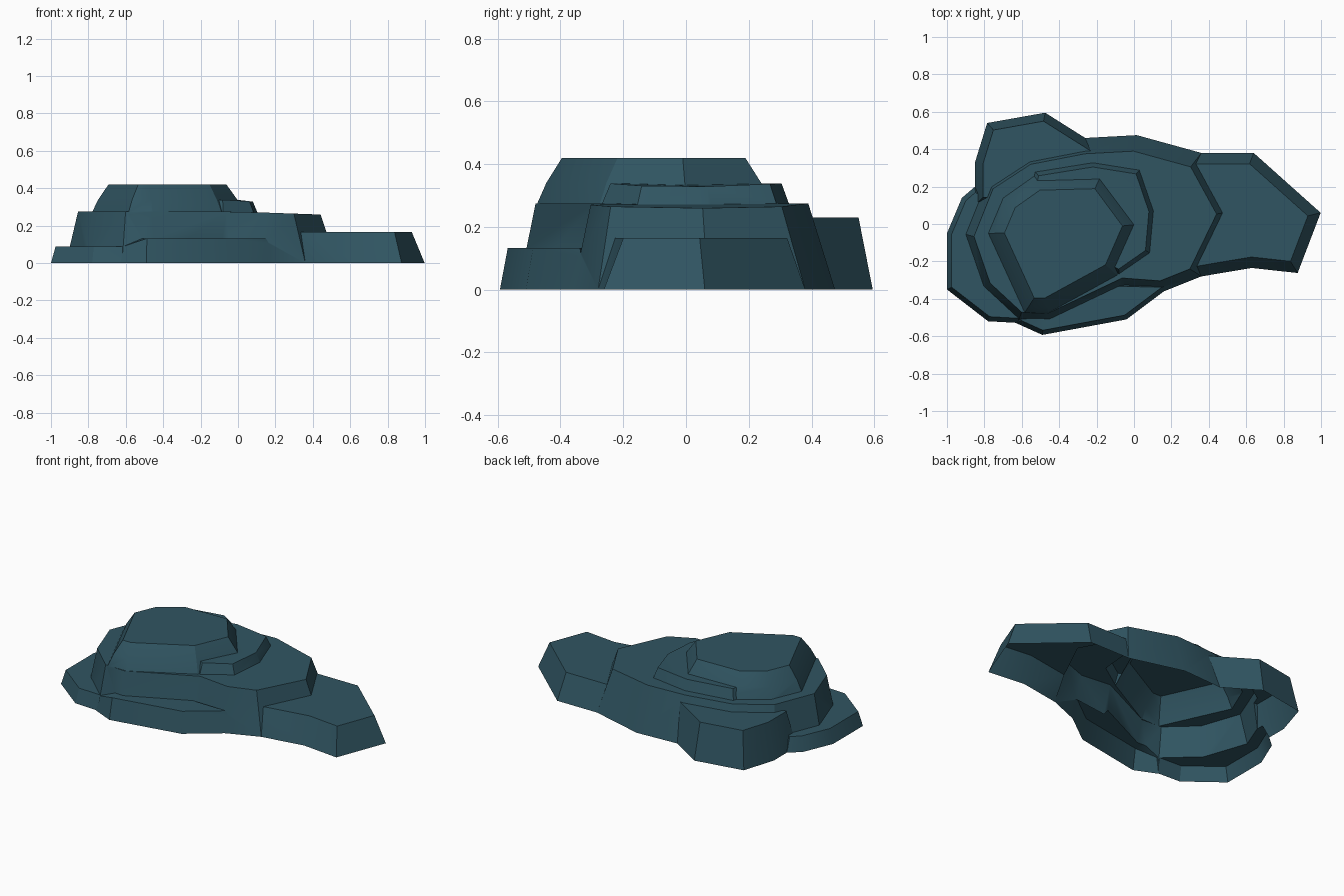
import bpy, bmesh, math
from mathutils import Vector

if "Cube" in bpy.data.objects:
    bpy.data.objects.remove(bpy.data.objects["Cube"])

# One slate-teal rock colour
rock = bpy.data.materials.new("slate_teal_rock")
rock.diffuse_color = (0.030, 0.091, 0.122, 1)
rock.use_nodes = True
rock.node_tree.nodes["Principled BSDF"].inputs["Base Color"].default_value = rock.diffuse_color


def inset(points, d):
    """Move every side of a counter-clockwise outline inward by d."""
    pts, out = [Vector(p) for p in points], []
    for i, p in enumerate(pts):
        a = (p - pts[i - 1]).normalized()
        b = (pts[(i + 1) % len(pts)] - p).normalized()
        na, nb = Vector((-a.y, a.x)), Vector((-b.y, b.x))
        out.append(p + (na + nb) * d / (1 + na.dot(nb)))
    return out


def tier(name, outline, levels, foot, slope=0, dip=0, drift=(0, 0)):
    """Tapered block: levels are (height, inset); slope lowers the top to the right."""
    bm = bmesh.new()
    loops = []
    for k, (z, d) in enumerate([(levels[0][0] - foot, 0)] + levels):
        loop = []
        for i, p in enumerate(inset(outline, d)):
            if k > 1:
                p += Vector(drift)
            drop = slope * max(0, p.x) + (dip if i == 0 else 0) if k > 1 else 0
            loop.append(bm.verts.new((p.x, p.y, z - drop)))
        loops.append(loop)
    n = len(outline)
    for a, b in zip(loops, loops[1:]):
        for i in range(n):
            j = (i + 1) % n
            bm.faces.new((a[i], a[j], b[j], b[i]))
    bmesh.ops.triangulate(bm, faces=[bm.faces.new(loops[0]), bm.faces.new(loops[-1])])
    bmesh.ops.recalc_face_normals(bm, faces=bm.faces)
    mesh = bpy.data.meshes.new(name)
    bm.to_mesh(mesh)
    bm.free()
    mesh.materials.append(rock)
    ob = bpy.data.objects.new(name, mesh)
    bpy.context.collection.objects.link(ob)
    return ob


# Main middle terrace
outline = [(.53, .07), (.36, .38), (.015, .475), (-.26, .46), (-.57, .4), (-.8, .25),
           (-.92, -.05), (-.82, -.34), (-.62, -.525), (-.44, -.535), (-.04, -.345),
           (.16, -.36), (.36, -.28)]
main = tier("terraced_rock", outline, [(0, 0), (.275, .07)], .05, slope=.035,
            drift=(-.01, -.015))

# Low ledge on the left
outline = [(-1, -.35), (-.78, -.52), (-.6, -.53), (-.4, -.1), (-.85, .2), (-.92, .14),
           (-1, -.05)]
left = tier("left_ledge", outline, [(0, 0), (.09, .025)], .06)

# Front ledge, dipping to meet the left ledge
outline = [(-.63, -.53), (-.49, -.593), (-.04, -.51), (.22, -.315), (-.6, -.3)]
front = tier("front_ledge", outline, [(0, 0), (.132, .024)], .07, dip=.04)

# Back left ledge
outline = [(-.85, .1), (-.5, .1), (-.15, .39), (-.475, .595), (-.785, .54), (-.85, .33)]
back = tier("back_ledge", outline, [(0, 0), (.23, .043)], .08)

# Right ledge
outline = [(.2, -.307), (.63, -.235), (.875, -.262), (.998, .06), (.64, .38), (.2, .38)]
right = tier("right_ledge", outline, [(0, 0), (.165, .058)], .09)

# Thin step under the summit
outline = [(.105, .07), (.03, .29), (-.22, .33), (-.53, .28), (-.6, 0), (-.08, -.27),
           (.085, -.155)]
step = tier("upper_step", outline, [(.268, 0), (.338, .025)], .06, slope=.12)

# Summit block
outline = [(.03, 0), (-.17, .27), (-.53, .26), (-.7, .14), (-.78, -.05), (-.585, -.475),
           (-.455, -.475), (-.09, -.275)]
summit = tier("summit", outline, [(.272, 0), (.34, .03), (.42, .08)], .07)

# Weld the blocks into a single shell
bpy.context.view_layer.objects.active = main
main.select_set(True)
for part in (left, front, back, right, step, summit):
    mod = main.modifiers.new("union", 'BOOLEAN')
    mod.operation = 'UNION'
    mod.solver = 'EXACT'
    mod.object = part
    bpy.ops.object.modifier_apply(modifier=mod.name)
    bpy.data.objects.remove(part)

# Cut off the feet at ground level, leaving the underside open
bm = bmesh.new()
bm.from_mesh(main.data)
bmesh.ops.bisect_plane(bm, geom=bm.verts[:] + bm.edges[:] + bm.faces[:], plane_co=(0, 0, 0),
                       plane_no=(0, 0, 1), clear_inner=True)
bmesh.ops.remove_doubles(bm, verts=bm.verts, dist=.0005)
bm.to_mesh(main.data)
bm.free()
bpy.ops.object.shade_smooth_by_angle(angle=math.radians(30))
